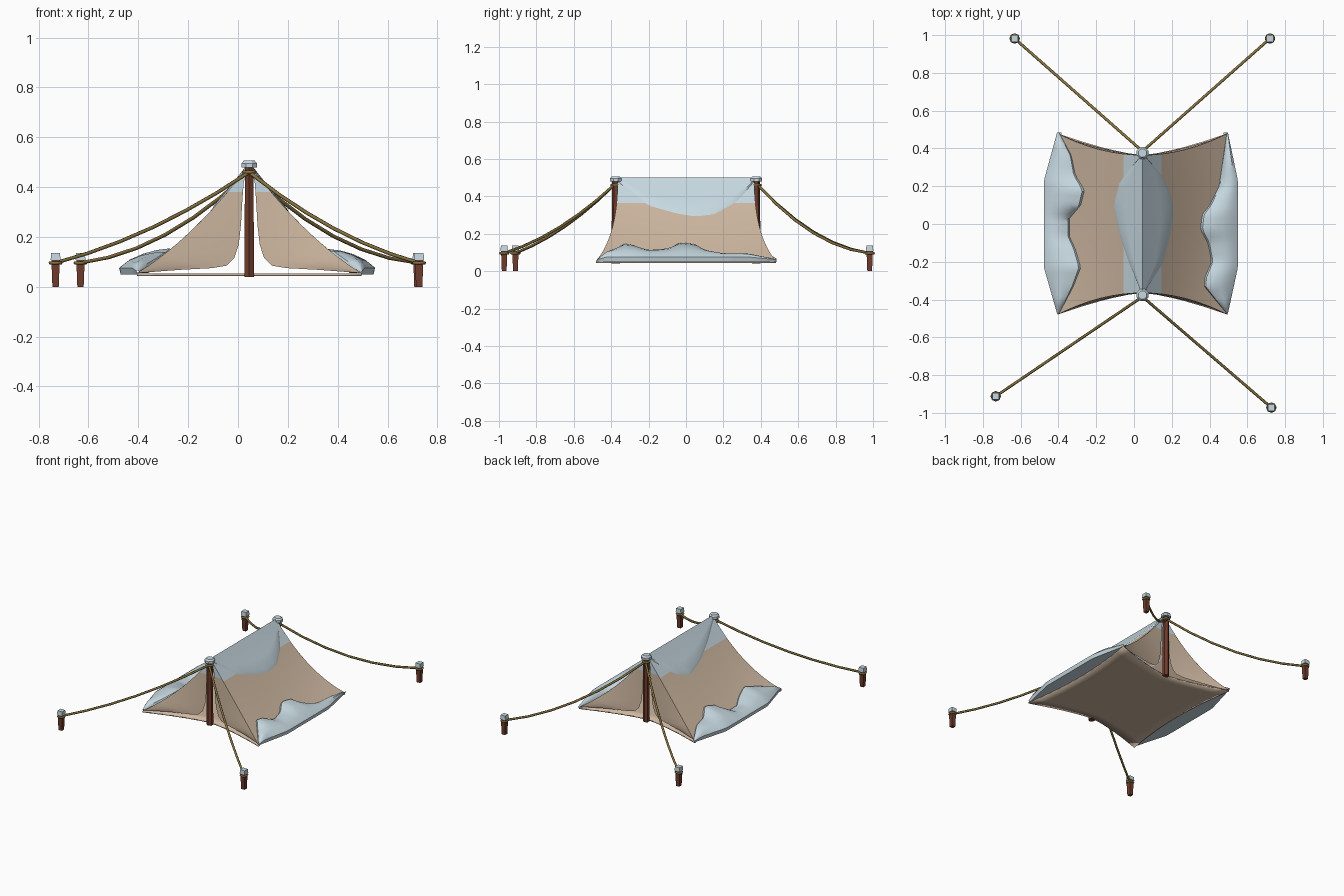
import bpy, bmesh, math
from mathutils import Vector

if "Cube" in bpy.data.objects:
    bpy.data.objects.remove(bpy.data.objects["Cube"])

CX = 0.045            # ridge line position


def material(name, rgb):
    m = bpy.data.materials.new(name)
    m.diffuse_color = (*rgb, 1)
    m.use_nodes = True
    m.node_tree.nodes["Principled BSDF"].inputs["Base Color"].default_value = m.diffuse_color
    return m


CANVAS = material("tan canvas", (0.61, 0.47, 0.35))
SNOW = material("pale snow", (0.57, 0.69, 0.75))
WOOD = material("red brown wood", (0.16, 0.045, 0.025))
ROPE = material("olive rope", (0.24, 0.17, 0.05))


def finish(name, bm, mats, angle=40):
    bmesh.ops.remove_doubles(bm, verts=bm.verts, dist=0.0005)
    bmesh.ops.recalc_face_normals(bm, faces=bm.faces)
    me = bpy.data.meshes.new(name)
    bm.to_mesh(me)
    bm.free()
    for m in mats:
        me.materials.append(m)
    me.polygons.foreach_set("use_smooth", [True] * len(me.polygons))
    me.set_sharp_from_angle(angle=math.radians(angle))
    ob = bpy.data.objects.new(name, me)
    bpy.context.collection.objects.link(ob)
    return ob


def grid(bm, rows):
    vs = [[bm.verts.new(p) for p in r] for r in rows]
    for a, b in zip(vs, vs[1:]):
        for i in range(len(a) - 1):
            bm.faces.new((a[i], a[i + 1], b[i + 1], b[i]))


def interp(table, x):
    for (x0, a), (x1, b) in zip(table, table[1:]):
        if x <= x1:
            return a + (b - a) * max(0, (x - x0) / (x1 - x0))
    return table[-1][1]


def frost_top(bm, height=0.365):
    # cut at one height and colour the faces above it as frost
    bmesh.ops.bisect_plane(bm, geom=bm.verts[:] + bm.edges[:] + bm.faces[:],
                           plane_co=(0, 0, height), plane_no=(0, 0, 1))
    for f in bm.faces:
        f.material_index = int(f.calc_center_median().z > height)


# Tent shape: t runs from ridge to hem, v from front to back
def width(v):
    return 0.45 - 0.045 * (1 - min(1, v * v))


def roof_z(t, v):
    sag = 0.10 + 0.06 * min(1, v * v)
    return 0.49 - 0.435 * t - sag * t * (1 - t)


def roof(s, t, v):
    return Vector((CX + s * t * width(v), v * (0.365 + 0.115 * t * t), roof_z(t, v)))


def height_at(off, y):
    t = min(1, off / width(y / 0.44))
    return roof_z(t, min(1, y / (0.365 + 0.115 * t * t)))


STEPS = [i / 8 for i in range(9)]
SPAN = [-1 + i / 6 for i in range(13)]

# Canvas roof
bm = bmesh.new()
for s in (-1, 1):
    grid(bm, [[roof(s, t, v) for v in SPAN] for t in STEPS])
frost_top(bm)
finish("canvas_roof", bm, [CANVAS, SNOW])

# Ground sheet with inward curving sides
bm = bmesh.new()
grid(bm, [[(CX + a * width(b), b * (0.365 + 0.115 * abs(a) ** 1.4), 0.054) for b in SPAN]
          for a in SPAN])
ob = finish("ground_sheet", bm, [CANVAS])
mod = ob.modifiers.new("thickness", 'SOLIDIFY')
mod.thickness = 0.01
mod.offset = -1

# Door flaps, from the roof edge to the curved opening
OPENING = [(0, .49), (.022, .42), (.028, .34), (.033, .25), (.042, .17), (.06, .115),
           (.09, .085), (.15, .075), (.28, .068), (.45, .055)]
for label, e in (("front", -1), ("back", 1)):
    bm = bmesh.new()
    for s in (-1, 1):
        rows = []
        for i, (d, z) in enumerate(OPENING):
            t = i / (len(OPENING) - 1)
            outer = roof(s, t, e)
            low = 1 - z / 0.49
            y = 0.365 + 0.115 * (d / 0.45) ** 1.4 * low
            inner = Vector((CX + s * d, e * y, z))
            rows.append([outer.lerp(inner, k / 5) for k in range(6)])
        grid(bm, rows)
    frost_top(bm, 0.38)
    finish(label + "_door_flaps", bm, [CANVAS, SNOW])

# Ridge snow with drooping edges
RIDGE = {1: [(-.365, .008), (-.2, .115), (-.05, .15), (.05, .165), (.15, .155), (.26, .105), (.365, .008)],
         -1: [(-.365, .006), (-.2, .075), (-.05, .125), (.1, .155), (.22, .125), (.365, .006)]}
bm = bmesh.new()
rows = []
for i in range(25):
    y = -0.365 + 0.73 * i / 24
    row = []
    for s, k in ((-1, 1), (-1, .93), (-1, .6), (-1, .3), (1, 0), (1, .3), (1, .6), (1, .93), (1, 1)):
        off = k * interp(RIDGE[s], y)
        lift = -0.003 if k == 1 else 0.011
        row.append((CX + s * off, y, height_at(off, y) + lift))
    rows.append(row)
grid(bm, rows)
finish("ridge_snow", bm, [SNOW])

# Snow drifts along both hems
DRIFT = {1: [(-.475, .447), (-.33, .325), (-.28, .33), (-.2, .365), (-.1, .345), (-.03, .305),
             (.05, .315), (.1, .355), (.2, .405), (.485, .447)],
         -1: [(-.475, .442), (-.33, .365), (-.23, .325), (-.13, .355), (-.07, .385), (.03, .385),
              (.1, .325), (.18, .305), (.26, .355), (.36, .375), (.485, .442)]}
for label, s, bulge in (("left", -1, .522), ("right", 1, .505)):
    rim = [(-.475, .452), (-.23, bulge), (.23, bulge), (.485, .452)]
    bm = bmesh.new()
    rows = []
    for i in range(41):
        y = -0.475 + 0.96 * i / 40
        top, out = interp(DRIFT[s], y), interp(rim, y)
        zt = height_at(top, y)
        full = min(1, (out - top) / 0.06)
        zr = 0.06 + 0.016 * full
        row = [(CX + s * top, y, zt - 0.003)]
        for k in (.06, .3, .55, .8):
            z = zt + (zr - zt) * k + full * (0.010 + 0.016 * math.sin(math.pi * k))
            row.append((CX + s * (top + (out - top) * k), y, z))
        row += [(CX + s * out, y, zr), (CX + s * (out - 0.006), y, 0.05),
                (CX + s * (width(y / 0.48) - 0.02), y, 0.052)]
        rows.append(row)
    grid(bm, rows)
    finish(label + "_snow_drift", bm, [SNOW])


def post(name, x, y, z0, z1, r0, r1, sides, mat, turn=0.0):
    bm = bmesh.new()
    bmesh.ops.create_cone(bm, cap_ends=True, segments=sides, radius1=r0, radius2=r1, depth=z1 - z0)
    ob = finish(name, bm, [mat], 30)
    ob.location = (x, y, (z0 + z1) / 2)
    ob.rotation_euler.z = turn
    return ob


def rope(name, pts, radius, cyclic=False):
    cu = bpy.data.curves.new(name, 'CURVE')
    cu.dimensions = '3D'
    cu.bevel_depth = radius
    cu.bevel_resolution = 1
    sp = cu.splines.new('POLY')
    sp.points.add(len(pts) - 1)
    for p, co in zip(sp.points, pts):
        p.co = (*co, 1)
    sp.use_cyclic_u = cyclic
    cu.materials.append(ROPE)
    tmp = bpy.data.objects.new(name + "_path", cu)
    me = bpy.data.meshes.new_from_object(tmp)
    bpy.data.objects.remove(tmp)
    bpy.context.collection.objects.link(bpy.data.objects.new(name, me))


def loop(name, x, y, z, r):
    rope(name, [(x + r * math.cos(a * math.pi / 4), y + r * math.sin(a * math.pi / 4), z)
                for a in range(8)], 0.007, True)


# Tent poles with snow caps and rope loops
for label, e in (("front", -1), ("back", 1)):
    y = e * 0.376
    post(label + "_pole", CX, y, 0.04, 0.485, 0.022, 0.02, 6, WOOD)
    post(label + "_pole_cap", CX, y, 0.478, 0.495, 0.034, 0.034, 8, SNOW, 0.4)
    post(label + "_pole_cap_top", CX, y, 0.495, 0.506, 0.034, 0.024, 8, SNOW, 0.4)
    loop(label + "_pole_loop", CX, y, 0.46, 0.022)

# Stakes and sagging guy ropes
STAKES = [("front_left", -.732, -.912, .04), ("front_right", .727, -.972, .045),
          ("back_left", -.632, .982, .07), ("back_right", .72, .982, .075)]
for label, x, y, sag in STAKES:
    post(label + "_stake", x, y, 0, 0.112, 0.018, 0.024, 4, WOOD, math.pi / 4)
    post(label + "_stake_cap", x, y, 0.108, 0.136, 0.028, 0.025, 4, SNOW, math.pi / 4)
    loop(label + "_stake_loop", x, y, 0.096, 0.021)
    a = Vector((CX, math.copysign(0.385, y), 0.46))
    b = Vector((x, y, 0.096))
    rope(label + "_guy_rope", [a.lerp(b, k / 6) - Vector((0, 0, 4 * sag * k / 6 * (1 - k / 6)))
                               for k in range(7)], 0.0075)
